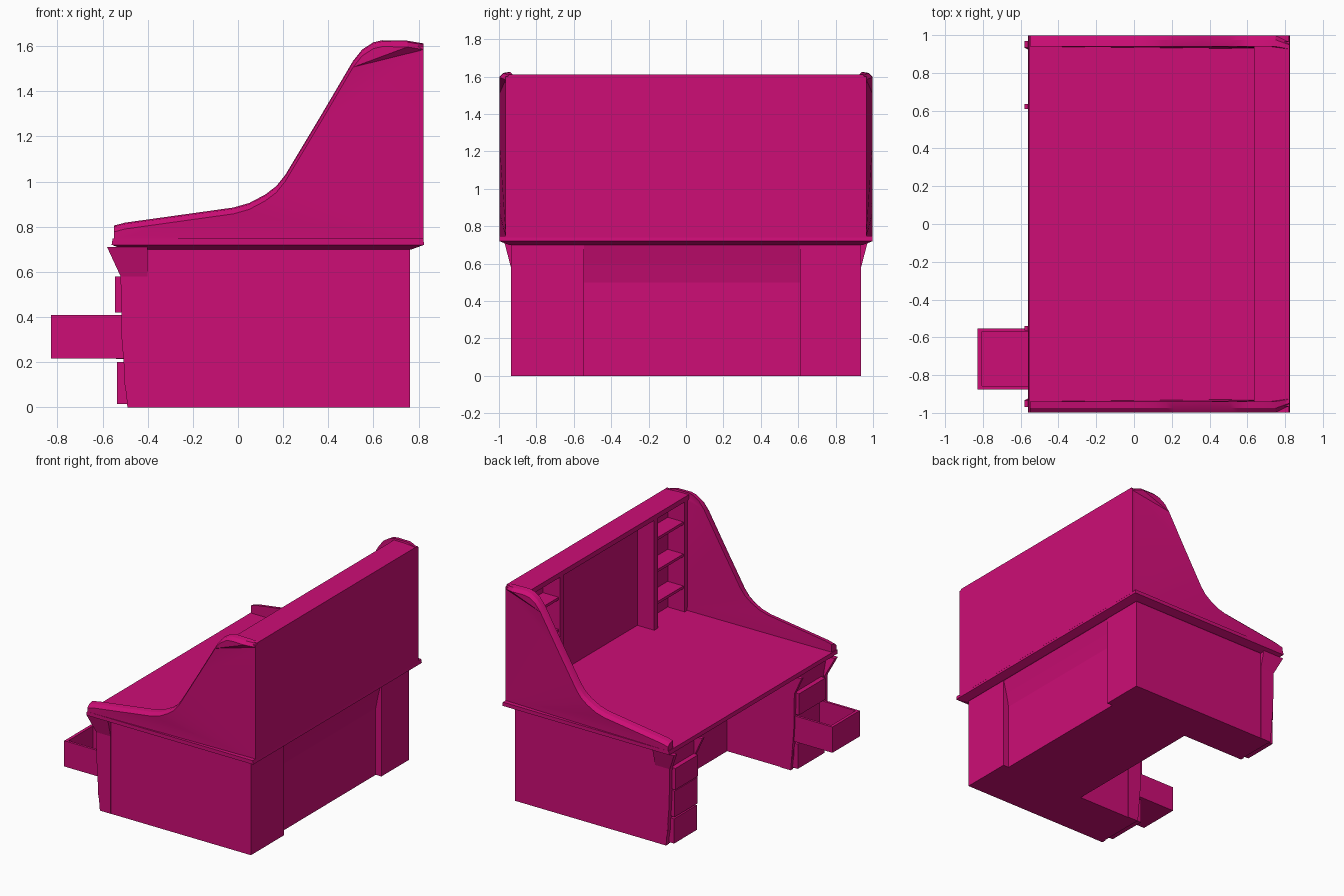
import bpy, bmesh

cube = bpy.data.objects.get("Cube")
if cube:
    bpy.data.objects.remove(cube, do_unlink=True)

# One flat colour for the whole desk
COLOUR = (0.61, 0.004, 0.18, 1)
magenta = bpy.data.materials.new("magenta paint")
magenta.use_nodes = True
magenta.diffuse_color = COLOUR
magenta.node_tree.nodes["Principled BSDF"].inputs["Base Color"].default_value = COLOUR


def loft(name, rings, smooth=False):
    """Join matching rings of points into a closed solid."""
    bm = bmesh.new()
    loops = [[bm.verts.new(p) for p in ring] for ring in rings]
    n = len(loops[0])
    for a, b in zip(loops, loops[1:]):
        for i in range(n):
            j = (i + 1) % n
            bm.faces.new((a[i], a[j], b[j], b[i]))
    caps = [bm.faces.new(loops[0]), bm.faces.new(loops[-1])]
    bmesh.ops.recalc_face_normals(bm, faces=bm.faces)
    bmesh.ops.triangulate(bm, faces=caps)
    mesh = bpy.data.meshes.new(name)
    bm.to_mesh(mesh)
    bm.free()
    mesh.materials.append(magenta)
    obj = bpy.data.objects.new(name, mesh)
    bpy.context.collection.objects.link(obj)
    if smooth:
        bpy.ops.object.select_all(action='DESELECT')
        obj.select_set(True)
        bpy.context.view_layer.objects.active = obj
        bpy.ops.object.shade_smooth_by_angle(angle=0.4)
    return obj


def prism(name, profile, y0, y1):
    """Extrude an x-z profile along y."""
    return loft(name, [[(x, y, z) for x, z in profile] for y in (y0, y1)])


def box(name, x0, x1, y0, y1, z0, z1):
    return prism(name, [(x0, z0), (x1, z0), (x1, z1), (x0, z1)], y0, y1)


def rect(x0, x1, y, z):
    return [(x0, -y, z), (x1, -y, z), (x1, y, z), (x0, y, z)]


# Desktop with an undercut rim
loft("desktop", [rect(-0.51, 0.77, 0.945, 0.70), rect(-0.56, 0.825, 0.998, 0.72),
                 rect(-0.555, 0.82, 0.998, 0.748)])

# Swept side walls: rounded outer rim, tapered back corner
WALL = [(-0.55, 0.745), (-0.55, 0.805), (-0.5, 0.818), (-0.02, 0.885), (0.05, 0.905),
        (0.12, 0.942), (0.17, 0.98), (0.21, 1.03), (0.36, 1.28), (0.51, 1.535),
        (0.55, 1.585), (0.6, 1.617), (0.64, 1.626), (0.75, 1.624), (0.822, 1.612),
        (0.822, 0.745)]


def wall_ring(side, y, drop):
    ring = []
    for x, z in WALL:
        taper = 0.035 * (y - 0.9) / 0.1 if x > 0.8 else 0
        ring.append((x, side * (y - taper), z - (drop if z > 0.8 else 0)))
    return ring


for label, side in (("left", 1), ("right", -1)):
    loft(label + "_side_wall", [wall_ring(side, 0.94, 0), wall_ring(side, 0.975, 0.006),
                                wall_ring(side, 0.998, 0.028)], smooth=True)

# Hutch back, hood and shelf towers
box("hutch_back", 0.78, 0.822, -0.965, 0.965, 0.74, 1.6)
prism("hutch_hood", [(0.635, 1.575), (0.822, 1.575), (0.822, 1.612), (0.635, 1.612)],
      -0.95, 0.95)
for label, side in (("left", 1), ("right", -1)):
    for part, y in (("divider", 0.55), ("post", 0.91)):
        box(f"{label}_hutch_{part}", 0.64, 0.79, side * (y - 0.012), side * (y + 0.03),
            0.745, 1.58)
    for i, z in enumerate((0.94, 1.18, 1.42)):
        box(f"{label}_hutch_shelf_{i + 1}", 0.65, 0.79, side * 0.55, side * 0.92, z - 0.02, z)

# Pedestals and the recessed middle between them
PEDESTAL = [(-0.485, 0), (0.762, 0), (0.762, 0.71), (-0.51, 0.71), (-0.505, 0.12)]
prism("left_pedestal", PEDESTAL, 0.61, 0.935)
prism("right_pedestal", PEDESTAL, -0.935, -0.545)
prism("knee_panel", [(0.04, 0), (0.715, 0), (0.715, 0.5), (0.735, 0.6), (0.762, 0.71),
                     (0.04, 0.71)], -0.55, 0.615)

# Front posts that flare out under the desktop
POST = [(-0.49, 0), (-0.4, 0), (-0.4, 0.58), (-0.4, 0.71), (-0.58, 0.71), (-0.52, 0.58),
        (-0.515, 0.3)]
for name, y0, y1, flare in (("left_outer_post", 0.9, 0.936, 0.034),
                            ("left_inner_post", 0.635, 0.61, 0),
                            ("right_inner_post", -0.565, -0.54, 0),
                            ("right_outer_post", -0.9, -0.936, -0.034)):
    loft(name, [[(x, y + (flare if z > 0.6 else 0), z) for x, z in POST] for y in (y0, y1)])

# Closed drawer fronts
TIERS = (("lower", 0.015, 0.2, -0.535), ("middle", 0.215, 0.41, -0.54),
         ("upper", 0.42, 0.58, -0.545))
for tier, z0, z1, x in TIERS:
    box(f"left_{tier}_drawer", x, -0.48, 0.635, 0.905, z0, z1)
    if tier != "middle":
        box(f"right_{tier}_drawer", x, -0.48, -0.875, -0.56, z0, z1)

# Pulled-out drawer: an open tray
box("open_drawer_base", -0.825, -0.48, -0.875, -0.552, 0.217, 0.235)
box("open_drawer_front", -0.828, -0.805, -0.875, -0.552, 0.217, 0.41)
for label, y in (("inner", -0.57), ("outer", -0.875)):
    box(f"open_drawer_{label}_side", -0.825, -0.48, y, y + 0.018, 0.217, 0.41)
